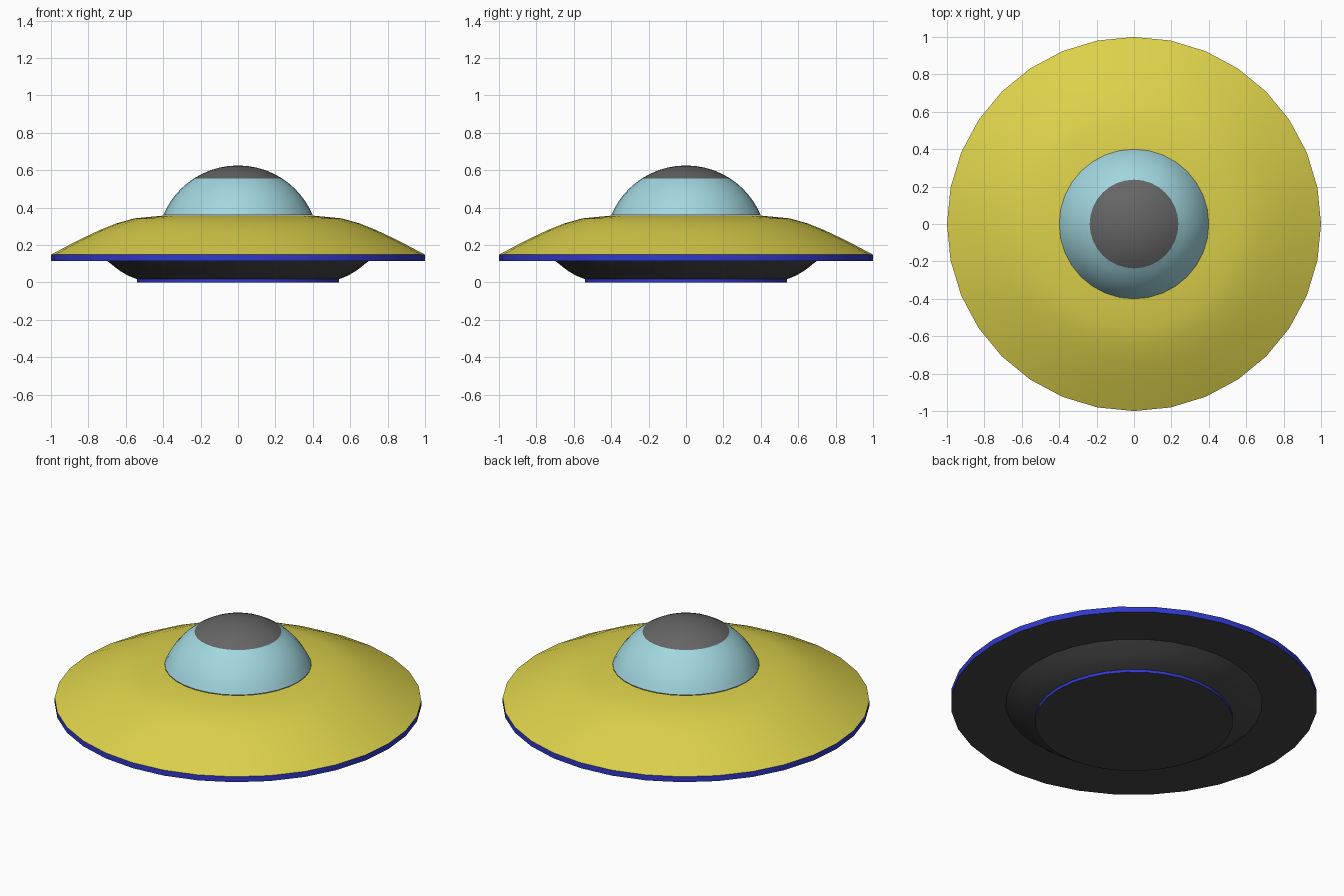
import bpy, bmesh, math

if "Cube" in bpy.data.objects:
    bpy.data.objects.remove(bpy.data.objects["Cube"])

SEGMENTS = 32


def material(name, color):
    mat = bpy.data.materials.new(name)
    mat.diffuse_color = (*color, 1)
    mat.use_nodes = True
    mat.node_tree.nodes["Principled BSDF"].inputs["Base Color"].default_value = mat.diffuse_color
    return mat


def lathe(name, profile, mat):
    """Revolve (radius, z) points around z; radius 0 points become poles."""
    bm = bmesh.new()
    rings = []
    for r, z in profile:
        if r == 0:
            rings.append([bm.verts.new((0, 0, z))] * SEGMENTS)
        else:
            angles = [2 * math.pi * i / SEGMENTS for i in range(SEGMENTS)]
            rings.append([bm.verts.new((r * math.cos(a), r * math.sin(a), z)) for a in angles])
    for lower, upper in zip(rings, rings[1:]):
        for i in range(SEGMENTS):
            j = (i + 1) % SEGMENTS
            bm.faces.new(dict.fromkeys((lower[i], lower[j], upper[j], upper[i])))
    mesh = bpy.data.meshes.new(name)
    bm.to_mesh(mesh)
    bm.free()
    mesh.materials.append(mat)
    obj = bpy.data.objects.new(name, mesh)
    bpy.context.collection.objects.link(obj)
    bpy.ops.object.select_all(action='DESELECT')
    obj.select_set(True)
    bpy.context.view_layer.objects.active = obj
    bpy.ops.object.shade_smooth_by_angle(angle=math.radians(30))
    return obj


yellow = material("hull_yellow", (0.72, 0.64, 0.07))
blue = material("trim_blue", (0.03, 0.04, 0.6))
glass = material("dome_blue", (0.36, 0.68, 0.74))
dark = material("underside_dark", (0.06, 0.06, 0.06))
grey = material("cap_grey", (0.13, 0.13, 0.13))

# Dome and cap share one sphere, meeting at SPLIT
DOME_R, DOME_Z = 0.434, 0.191
BASE, SPLIT = math.asin(0.4 / DOME_R), math.asin(0.237 / DOME_R)


def dome_arc(start, end, steps):
    angles = [start + (end - start) * i / steps for i in range(steps + 1)]
    return [(DOME_R * math.sin(a) if a > 0 else 0, DOME_Z + DOME_R * math.cos(a)) for a in angles]


# Underside: flat base, bowl, flat ring out to the rim
lathe("base_plate", [(0, 0), (0.54, 0)], dark)
lathe("base_trim", [(0.54, 0), (0.54, 0.017)], blue)
lathe("lower_bowl", [(0.54, 0.017), (0.59, 0.037), (0.635, 0.064), (0.70, 0.115)], dark)
lathe("underside_ring", [(0.70, 0.115), (1, 0.115)], dark)

# Saucer rim and upper hull
lathe("rim_trim", [(1, 0.115), (1, 0.148)], blue)
lathe("upper_hull", [(1, 0.148), (0.86, 0.222), (0.74, 0.279), (0.65, 0.315), (0.555, 0.342), (0.40, 0.357)], yellow)

# Cockpit dome and its cap
lathe("cockpit_dome", dome_arc(BASE, SPLIT, 6), glass)
lathe("dome_cap", dome_arc(SPLIT, 0, 5), grey)
